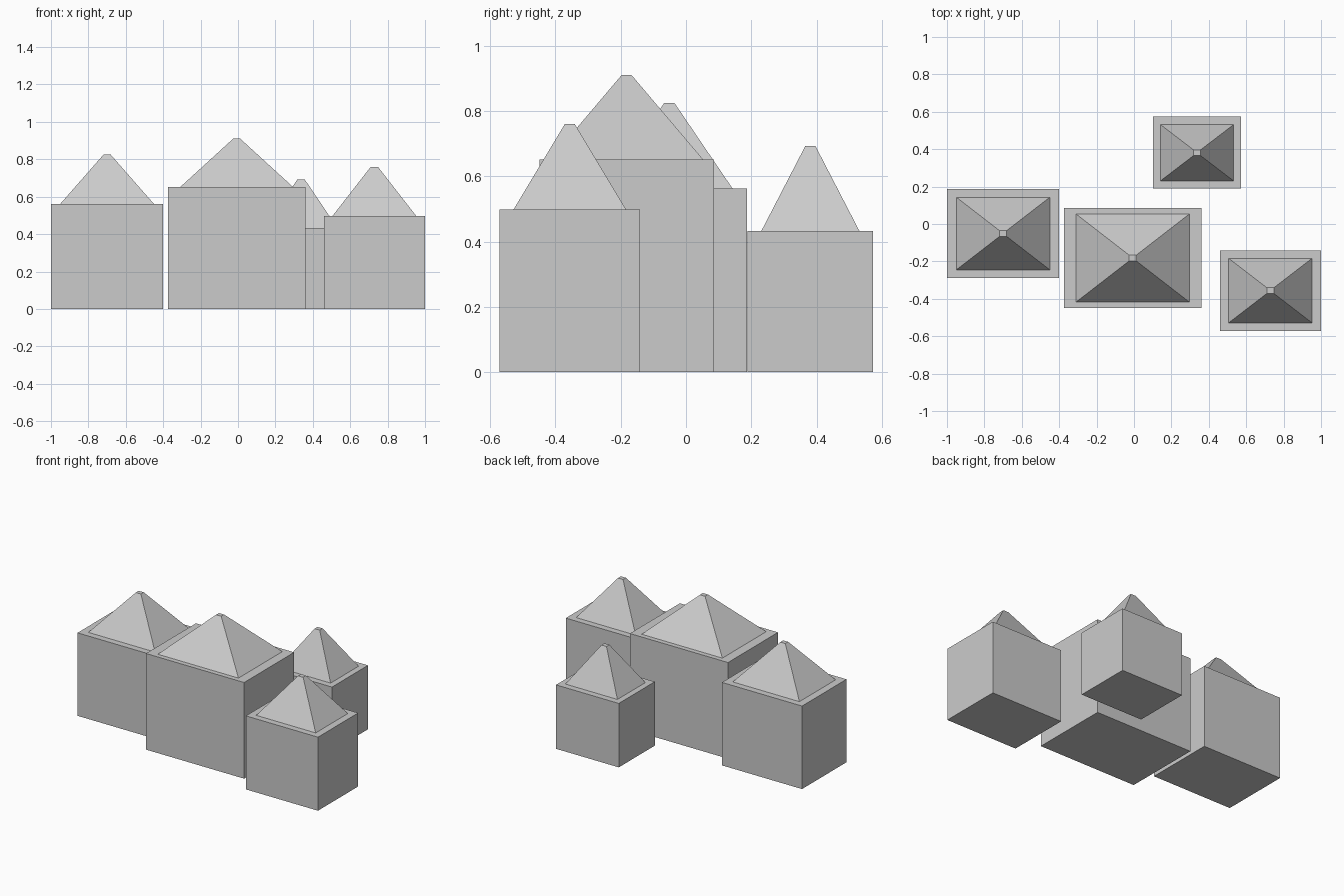
import bpy, bmesh

if "Cube" in bpy.data.objects:
    bpy.data.objects.remove(bpy.data.objects["Cube"])


def block(name, center, size, z0, z1, top_size=None):
    """Box, or a tapered roof when a smaller top size is given."""
    bm = bmesh.new()
    bmesh.ops.create_cube(bm, size=1)
    for v in bm.verts:
        upper = v.co.z > 0
        w, d = top_size if (upper and top_size) else size
        v.co = (center[0] + v.co.x * w, center[1] + v.co.y * d, z1 if upper else z0)
    mesh = bpy.data.meshes.new(name)
    bm.to_mesh(mesh)
    bm.free()
    obj = bpy.data.objects.new(name, mesh)
    bpy.context.collection.objects.link(obj)
    return obj


# name, centre, wall size, wall height, roof base size, roof top height
houses = [
    ("left", (-0.70, -0.051), (0.60, 0.475), 0.562, (0.50, 0.388), 0.825),
    ("middle", (-0.007, -0.182), (0.735, 0.535), 0.651, (0.605, 0.47), 0.91),
    ("back", (0.337, 0.381), (0.47, 0.385), 0.433, (0.39, 0.30), 0.693),
    ("right", (0.729, -0.356), (0.54, 0.43), 0.498, (0.446, 0.345), 0.76),
]

for name, center, wall, height, roof, peak in houses:
    # House body
    block(name + "_house_walls", center, wall, 0, height)
    # Steep hip roof with a tiny flat cap
    block(name + "_house_roof", center, roof, height, peak, (0.038, 0.031))
